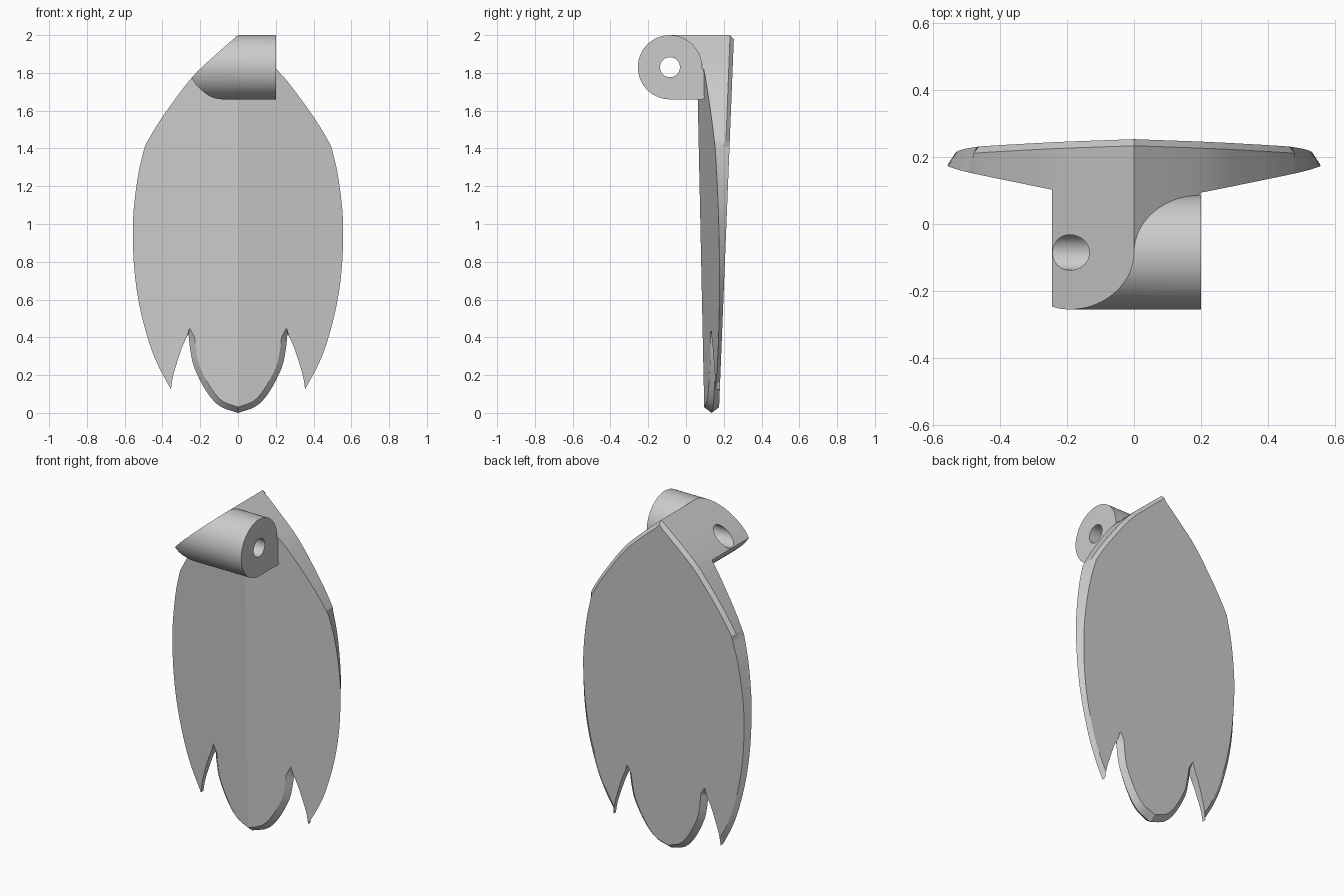
import bpy, bmesh, math
from mathutils import Vector

if "Cube" in bpy.data.objects:
    bpy.data.objects.remove(bpy.data.objects["Cube"])

grey = bpy.data.materials.new("plain_grey")
grey.use_nodes = True
grey.diffuse_color = (0.6, 0.6, 0.6, 1)
grey.node_tree.nodes["Principled BSDF"].inputs["Base Color"].default_value = (0.6, 0.6, 0.6, 1)


def add_object(name, bm):
    bmesh.ops.recalc_face_normals(bm, faces=bm.faces)
    mesh = bpy.data.meshes.new(name)
    bm.to_mesh(mesh)
    bm.free()
    mesh.materials.append(grey)
    obj = bpy.data.objects.new(name, mesh)
    bpy.context.collection.objects.link(obj)
    return obj


def smooth_path(points, steps=4):
    """Catmull-Rom curve through 2D points."""
    p = [Vector(q) for q in points]
    p = [2 * p[0] - p[1]] + p + [2 * p[-1] - p[-2]]
    out = []
    for a, b, c, d in zip(p, p[1:], p[2:], p[3:]):
        for i in range(steps):
            t = i / steps
            out.append(0.5 * (2 * b + (c - a) * t + (2 * a - 5 * b + 4 * c - d) * t ** 2
                              + (3 * b - a - 3 * c + d) * t ** 3))
    return out + [p[-2]]


def prism(name, profile, place, start, end):
    """Extrude a 2D profile between two positions along an axis."""
    bm = bmesh.new()
    rings = [[bm.verts.new(place(a, b, s)) for a, b in profile] for s in (start, end)]
    for ring in rings:
        bm.faces.new(ring)
    n = len(profile)
    for i in range(n):
        j = (i + 1) % n
        bm.faces.new((rings[0][i], rings[0][j], rings[1][j], rings[1][i]))
    return add_object(name, bm)


def along_x(y, z, s):
    return (s, y, z)


def along_y(x, z, s):
    return (x, s, z)


def boolean(obj, cutter, operation):
    mod = obj.modifiers.new("cut", 'BOOLEAN')
    mod.operation = operation
    mod.solver = 'EXACT'
    mod.object = cutter
    bpy.context.view_layer.objects.active = obj
    bpy.ops.object.modifier_apply(modifier=mod.name)


def finish(obj):
    bpy.ops.object.select_all(action='DESELECT')
    obj.select_set(True)
    bpy.context.view_layer.objects.active = obj
    bpy.ops.object.shade_smooth_by_angle(angle=math.radians(15))


# Half outline of the leaf plate, from the top tip round to the bottom lobe
shoulder = [(0, 2), (0.12, 1.895), (0.245, 1.775), (0.37, 1.61), (0.44, 1.505), (0.492, 1.415)]
flank = [(0.492, 1.415), (0.525, 1.28), (0.55, 1.1), (0.557, 0.95), (0.548, 0.75),
         (0.52, 0.56), (0.47, 0.37), (0.42, 0.245), (0.355, 0.125)]
notch = [(0.355, 0.125), (0.345, 0.19), (0.325, 0.26), (0.295, 0.35), (0.262, 0.42)]
lobe = [(0.262, 0.42), (0.252, 0.33), (0.23, 0.235), (0.165, 0.11), (0.095, 0.035), (0, 0)]

# Each section: path, front inset, middle inset, back inset
sections = [(shoulder, 0, 0, 0.02), (flank, 0, 0.012, 0.025),
            (notch, 0, 0, 0), (lobe, 0.03, 0, 0.03)]
outline = []
for path, front, mid, back in sections:
    pts = smooth_path(path)
    if outline:
        outline.pop()
    outline += [(p, front, mid, back, path is shoulder) for p in pts]


def front_y(x, z):
    return 0.097 - 0.021 * z + 0.175 * abs(x)


def back_y(z):
    return 0.174 + 0.04 * z


# Leaf plate: three rings of points, capped and mirrored
bm = bmesh.new()
rings = ([], [], [])
last = len(outline) - 1
for i, (p, front, mid, back, rounded) in enumerate(outline):
    if i == 0:
        normal = Vector((0, -1))
    elif i == last:
        normal = Vector((0, 1))
    else:
        t = (p - outline[i - 1][0]).normalized() + (outline[i + 1][0] - p).normalized()
        normal = Vector((t.y, -t.x)).normalized()
    f, m, b = (p + normal * d for d in (front, mid, back))
    yf, yb = front_y(f.x, f.y), back_y(b.y)
    ym = yb - 0.02 if rounded else (yf + yb) / 2
    for ring, q, y in zip(rings, (f, m, b), (yf, ym, yb)):
        ring.append(bm.verts.new((q.x, y, q.y)))
bm.faces.new(rings[0])
bm.faces.new(rings[2])
for r, s in zip(rings, rings[1:]):
    for i in range(last):
        bm.faces.new((r[i], r[i + 1], s[i + 1], s[i]))
bmesh.ops.mirror(bm, geom=bm.verts[:] + bm.edges[:] + bm.faces[:], axis='X', merge_dist=0.0005)
finish(add_object("leaf_plate", bm))

# Hinge barrel: round section with a square lower back corner
CY, CZ, R = -0.085, 1.83, 0.17
section = [(CY + R * math.cos(a), CZ + R * math.sin(a))
           for a in (math.radians(6 * k) for k in range(46))]
section.append((CY + R, CZ - R))
barrel = prism("hinge_barrel", section, along_x, -0.3, 0.2)

# Left end follows the leaf slope and curls under
slope = [tuple(q) for q in smooth_path(shoulder)[:9]]
left_edge = [(-x, z) for x, z in slope]
curl = [tuple(q) for q in smooth_path([(-0.245, 1.775), (-0.22, 1.735), (-0.17, 1.69),
                                       (-0.13, 1.668), (-0.085, 1.66)])][1:]
trim = prism("trim_cutter", [(0.3, 2.1), (0, 2.1)] + left_edge + curl
             + [(-0.085, 1.6), (0.3, 1.6)], along_y, -0.4, 0.3)
boolean(barrel, trim, 'INTERSECT')

# Bridge joining barrel and plate beneath the leaf slope
right_edge = [q for q in slope if q[0] < 0.195] + [(0.199, 1.82)]
bridge = prism("hinge_bridge", right_edge[::-1] + left_edge[1:] + curl + [(0.199, 1.66)],
               along_y, CY, 0.15)
boolean(bridge, prism("corner_cutter", [(CY + R, 1.6), (0.4, 1.6), (0.4, 1.661), (CY + R, 1.661)],
                      along_x, -0.4, 0.4), 'DIFFERENCE')

# Pin hole through the hinge
hole = prism("pin_hole_cutter", [(CY + 0.053 * math.cos(k * math.pi / 18),
                                  CZ + 0.053 * math.sin(k * math.pi / 18)) for k in range(36)],
             along_x, -0.5, 0.5)
for part in (barrel, bridge):
    boolean(part, hole, 'DIFFERENCE')
    finish(part)

for cutter in [o for o in bpy.data.objects if o.name.endswith("_cutter")]:
    bpy.data.objects.remove(cutter)
